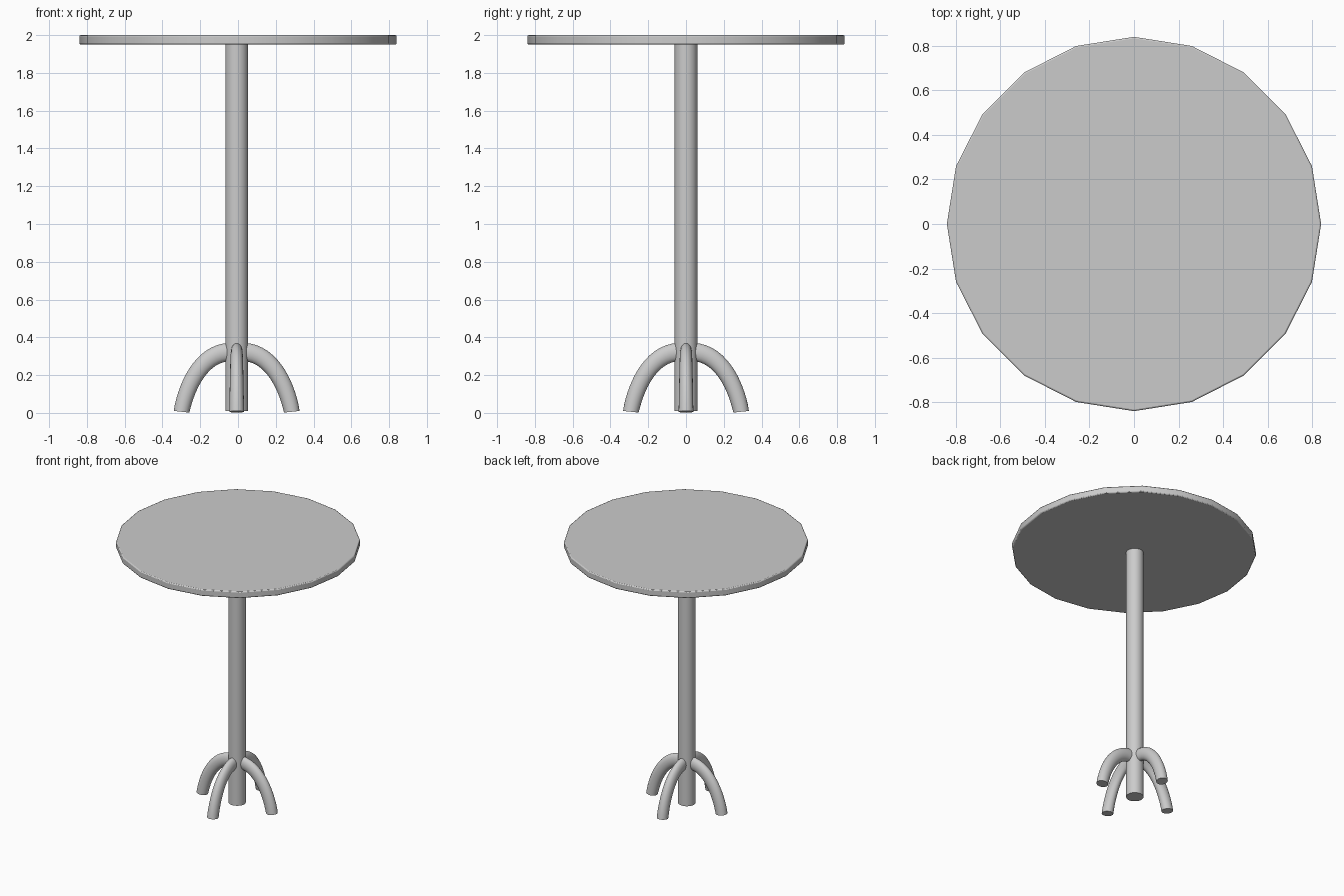
import bpy, bmesh, math
from mathutils import Vector, geometry

if "Cube" in bpy.data.objects:
    bpy.data.objects.remove(bpy.data.objects["Cube"])

BASE_X = -0.007  # the pedestal sits slightly off the top's centre


def smooth(obj, angle=40):
    bpy.ops.object.select_all(action='DESELECT')
    obj.select_set(True)
    bpy.context.view_layer.objects.active = obj
    bpy.ops.object.shade_smooth_by_angle(angle=math.radians(angle))


def cylinder(name, sides, radius, z0, z1, x=0.0):
    bpy.ops.mesh.primitive_cylinder_add(vertices=sides, radius=radius, depth=z1 - z0,
                                        location=(x, 0, (z0 + z1) / 2))
    obj = bpy.context.object
    obj.name = name
    return obj


# Twenty-sided table top with softened rim
top = cylinder("table_top", 20, 0.84, 1.95, 2.0)
bevel = top.modifiers.new("rim", 'BEVEL')
bevel.width = 0.007
bevel.segments = 2
bevel.limit_method = 'ANGLE'
bevel.angle_limit = math.radians(40)
smooth(top)

# Central column
smooth(cylinder("column", 32, 0.06, 0.01, 1.955, BASE_X))


# Arched leg: oval section swept along a curve, narrower where it meets the column
def make_leg(name, angle, sides=20, steps=16):
    path = geometry.interpolate_bezier(Vector((0.035, 0, 0.322)), Vector((0.18, 0, 0.32)),
                                       Vector((0.265, 0, 0.15)), Vector((0.292, 0, 0.006)), steps)
    bm = bmesh.new()
    rings = []
    for i, p in enumerate(path):
        d = (path[min(i + 1, steps - 1)] - path[max(i - 1, 0)]).normalized()
        normal = Vector((-d.z, 0, d.x))
        t = i / (steps - 1)
        wide, tall = 0.031 + 0.008 * t, 0.049 - 0.007 * t
        ring = []
        for k in range(sides):
            a = 2 * math.pi * k / sides
            co = p + normal * tall * math.cos(a) + Vector((0, wide * math.sin(a), 0))
            if i == steps - 1:
                co.z = 0.006 + (co.z - 0.006) * 0.5  # nearly level foot
            ring.append(bm.verts.new(co))
        rings.append(ring)
    for a, b in zip(rings, rings[1:]):
        for k in range(sides):
            n = (k + 1) % sides
            bm.faces.new((a[k], a[n], b[n], b[k]))
    bm.faces.new(rings[0])
    bm.faces.new(rings[-1])
    bmesh.ops.recalc_face_normals(bm, faces=bm.faces)
    mesh = bpy.data.meshes.new(name)
    bm.to_mesh(mesh)
    bm.free()
    obj = bpy.data.objects.new(name, mesh)
    obj.location.x = BASE_X
    obj.rotation_euler.z = angle
    bpy.context.collection.objects.link(obj)
    smooth(obj)


for i, side in enumerate(("right", "back", "left", "front")):
    make_leg(side + "_leg", i * math.pi / 2)
